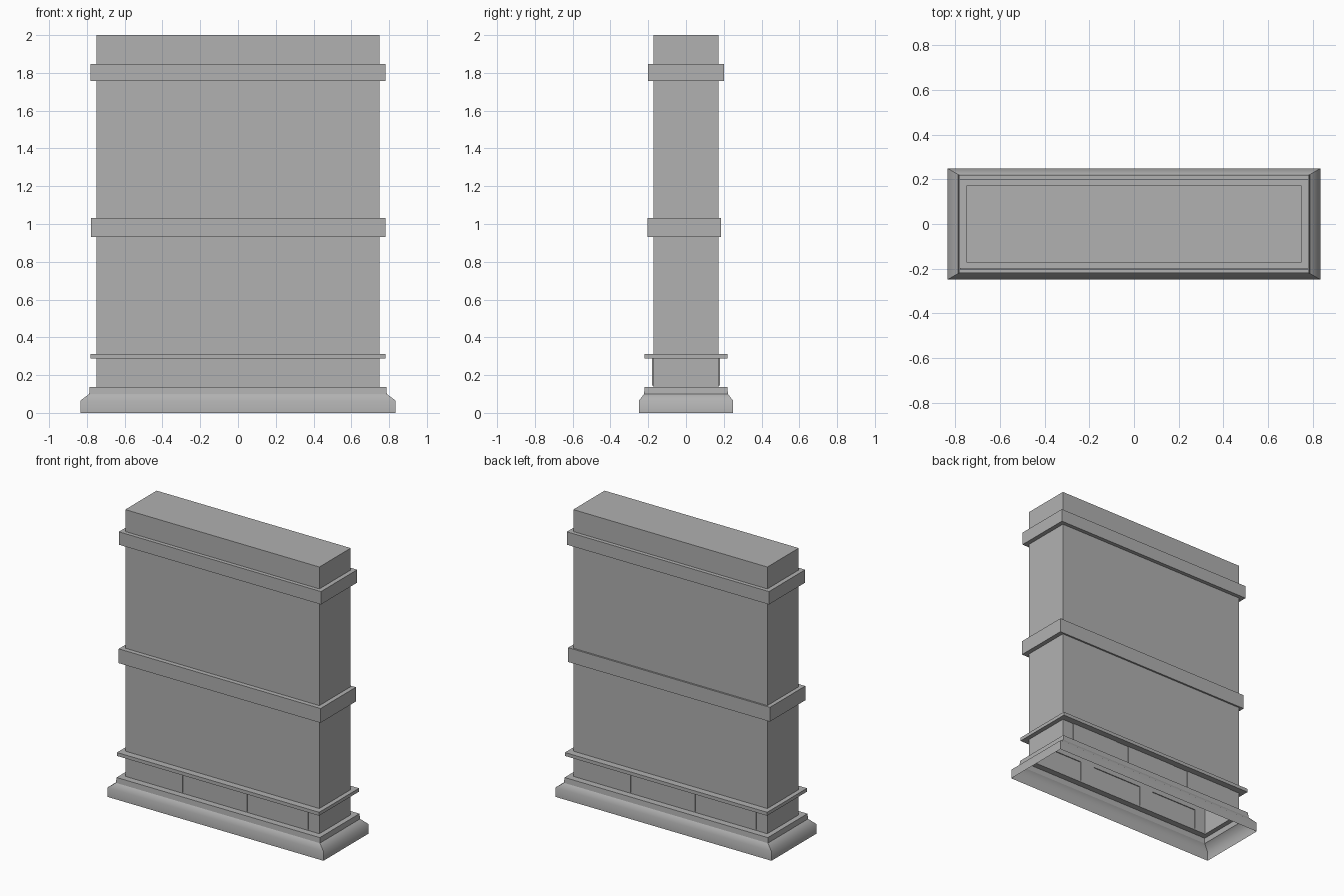
import bpy, bmesh
from mathutils import Vector

if "Cube" in bpy.data.objects:
    bpy.data.objects.remove(bpy.data.objects["Cube"])

stone = bpy.data.materials.new("stone_grey")
stone.diffuse_color = (0.44, 0.44, 0.44, 1)
stone.use_nodes = True
stone.node_tree.nodes["Principled BSDF"].inputs["Base Color"].default_value = stone.diffuse_color


def make_object(name, bm):
    mesh = bpy.data.meshes.new(name)
    bm.to_mesh(mesh)
    bm.free()
    mesh.materials.append(stone)
    obj = bpy.data.objects.new(name, mesh)
    bpy.context.collection.objects.link(obj)
    return obj


def loft(name, sections, cap_top=False):
    """Stack rectangular loops (x0, x1, y0, y1, z) into an open shell."""
    bm = bmesh.new()
    loops = [[bm.verts.new(p) for p in
              ((x0, y0, z), (x1, y0, z), (x1, y1, z), (x0, y1, z))]
             for x0, x1, y0, y1, z in sections]
    for a, b in zip(loops, loops[1:]):
        for i in range(4):
            j = (i + 1) % 4
            bm.faces.new((a[i], a[j], b[j], b[i]))
    if cap_top:
        bm.faces.new(loops[-1])
    bm.normal_update()
    return make_object(name, bm)


BODY = (-0.75, 0.75, -0.173, 0.173)


def band(name, rect, z0, z1):
    return loft(name, [(*BODY, z0), (*rect, z0), (*rect, z1), (*BODY, z1)])


# Main slab: open at the bottom, with three raised panels low on each long side
body = loft("slab_body", [(*BODY, 0.135), (*BODY, 0.30), (*BODY, 2.0)], cap_top=True)
bm = bmesh.new()
bm.from_mesh(body.data)
panels = [(-0.665, -0.304), (-0.196, 0.196), (0.304, 0.665)]


def low_faces():
    faces = [f for f in bm.faces if f.calc_center_median().z < 0.30]
    return faces + list({e for f in faces for e in f.edges}) + \
        list({v for f in faces for v in f.verts})


for z in (0.145, 0.287):
    bmesh.ops.bisect_plane(bm, geom=low_faces(), plane_co=(0, 0, z), plane_no=(0, 0, 1))
for x in [x for p in panels for x in p]:
    bmesh.ops.bisect_plane(bm, geom=low_faces(), plane_co=(x, 0, 0), plane_no=(1, 0, 0))
bm.normal_update()
raised = []
for f in bm.faces:
    c = f.calc_center_median()
    if abs(f.normal.y) > 0.9 and 0.15 < c.z < 0.28 and any(a < c.x < b for a, b in panels):
        raised.append(f)
for f in bmesh.ops.extrude_discrete_faces(bm, faces=raised)["faces"]:
    step = Vector((0, 0.006 if f.calc_center_median().y > 0 else -0.006, 0))
    bmesh.ops.translate(bm, verts=list(f.verts), vec=step)
bm.normal_update()
bm.to_mesh(body.data)
bm.free()

# Trim bands around the slab
band("top_band", (-0.781, 0.781, -0.20, 0.20), 1.757, 1.847)
band("middle_band", (-0.778, 0.781, -0.205, 0.185), 0.932, 1.032)
band("lower_ledge", (-0.781, 0.781, -0.22, 0.22), 0.289, 0.313)

# Hollow plinth with a sloped shoulder
profile = [(0.835, 0.249, 0.0), (0.835, 0.249, 0.065),
           (0.788, 0.222, 0.10), (0.785, 0.219, 0.137)]
plinth = loft("plinth", [(-x, x, -y, y, z) for x, y, z in profile] + [(*BODY, 0.137)])
bpy.context.view_layer.objects.active = plinth
plinth.select_set(True)
bpy.ops.object.shade_smooth_by_angle(angle=1.0)
# Crease where the shoulder meets the upright rim
for e in plinth.data.edges:
    if all(abs(plinth.data.vertices[v].co.z - 0.10) < 1e-4 for v in e.vertices):
        e.use_edge_sharp = True
